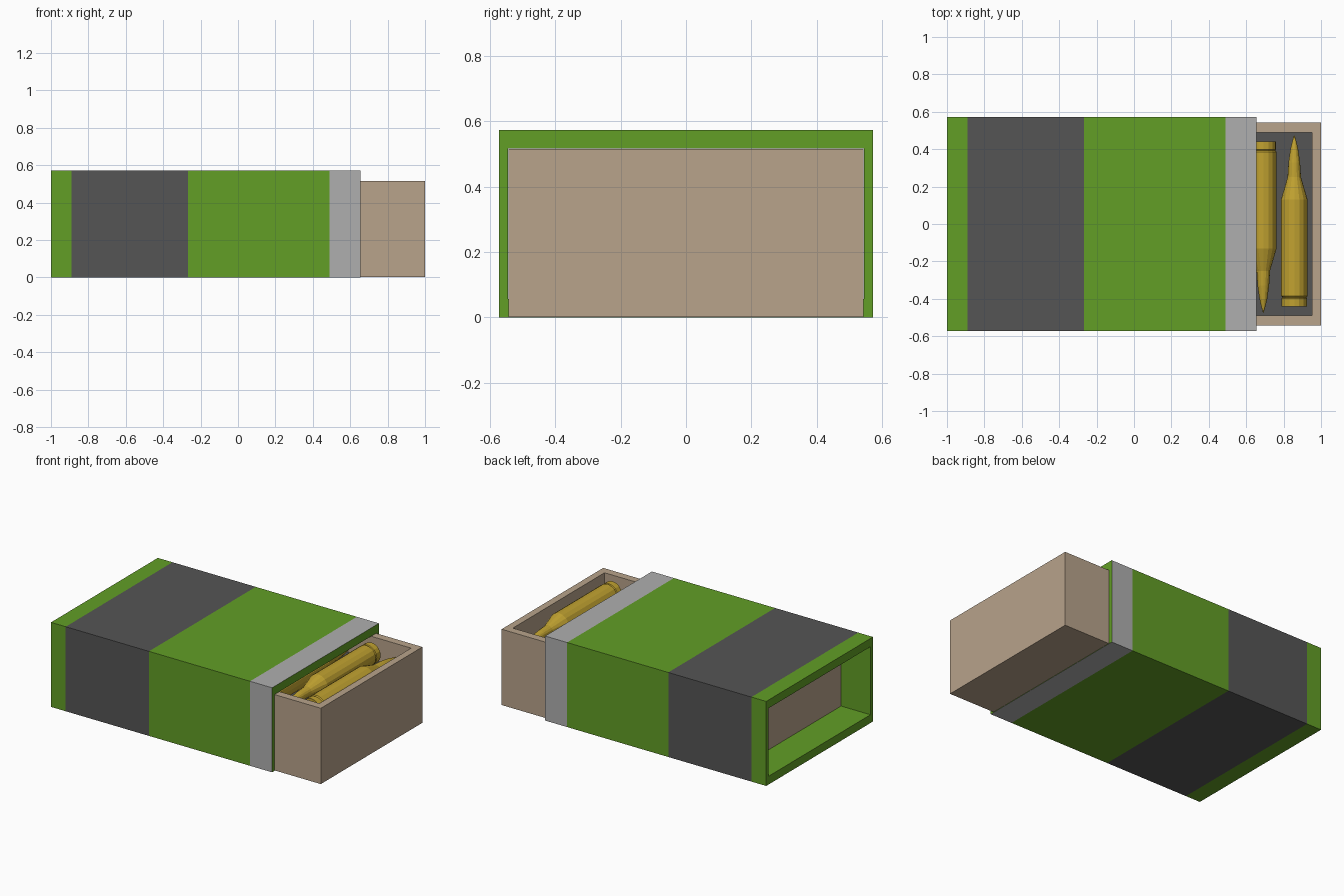
import bpy, bmesh, math

if "Cube" in bpy.data.objects:
    bpy.data.objects.remove(bpy.data.objects["Cube"])


def material(name, rgb):
    m = bpy.data.materials.new(name)
    m.diffuse_color = (*rgb, 1)
    m.use_nodes = True
    m.node_tree.nodes["Principled BSDF"].inputs["Base Color"].default_value = m.diffuse_color
    return m


GREEN = material("green_card", (0.122, 0.342, 0.019))
DARK = material("dark_card", (0.091, 0.091, 0.091))
LIGHT = material("light_band", (0.43, 0.43, 0.43))
TAN = material("tan_card", (0.479, 0.366, 0.258))
BRASS = material("brass", (0.53, 0.36, 0.03))


def finish(bm, name, mats):
    bmesh.ops.recalc_face_normals(bm, faces=bm.faces)
    mesh = bpy.data.meshes.new(name)
    bm.to_mesh(mesh)
    bm.free()
    for m in mats:
        mesh.materials.append(m)
    obj = bpy.data.objects.new(name, mesh)
    bpy.context.collection.objects.link(obj)
    return obj


def rect_loop(bm, x, hy, z0, z1):
    return [bm.verts.new((x, y, z)) for y, z in
            ((-hy, z0), (hy, z0), (hy, z1), (-hy, z1))]


def bridge(bm, a, b, mat=0):
    n = len(a)
    for i in range(n):
        f = bm.faces.new((a[i], a[(i + 1) % n], b[(i + 1) % n], b[i]))
        f.material_index = mat


# Sleeve: open tube with colour bands on the outside only
bm = bmesh.new()
stations = (-1.0, -0.89, -0.267, 0.49, 0.655)
outer = [rect_loop(bm, x, 0.571, 0, 0.572) for x in stations]
for i, mat in enumerate((0, 1, 0, 2)):
    bridge(bm, outer[i], outer[i + 1], mat)
inner = [rect_loop(bm, x, 0.544, 0.056, 0.516) for x in (stations[0], stations[-1])]
bridge(bm, *inner)
bridge(bm, outer[0], inner[0])
bridge(bm, outer[-1], inner[1])
finish(bm, "sleeve", (GREEN, DARK, LIGHT))

# Tray: box whose top is inset and pushed down, with a dark liner
bm = bmesh.new()
X0, X1, H, FLOOR, TOP = -0.78, 1.0, 0.543, 0.362, 0.515


def flat_loop(x0, x1, hy, z):
    return [bm.verts.new(p) for p in
            ((x0, -hy, z), (x1, -hy, z), (x1, hy, z), (x0, hy, z))]


loops = [flat_loop(X0, X1, H, 0.002), flat_loop(X0, X1, H, TOP),
         flat_loop(X0 + 0.047, X1 - 0.047, 0.49, TOP),
         flat_loop(X0 + 0.047, X1 - 0.047, 0.49, FLOOR)]
for a, b in zip(loops, loops[1:]):
    bridge(bm, a, b)
bm.faces.new(loops[0])
bm.faces.new(loops[3]).material_index = 1
finish(bm, "tray", (TAN, DARK))

# Cartridge: lathed profile (position along the length, radius)
PROFILE = ((-0.44, 0.069), (-0.398, 0.069), (-0.392, 0.064), (-0.385, 0.071),
           (0.13, 0.071), (0.25, 0.036), (0.33, 0.031), (0.40, 0.021),
           (0.45, 0.009), (0.473, 0.002))
SIDES = 16
bm = bmesh.new()
rings = [[bm.verts.new((r * math.cos(2 * math.pi * k / SIDES), y,
                        r * math.sin(2 * math.pi * k / SIDES)))
          for k in range(SIDES)] for y, r in PROFILE]
for a, b in zip(rings, rings[1:]):
    bridge(bm, a, b)
bm.faces.new(rings[0])
bm.faces.new(rings[-1])
first = finish(bm, "cartridge_1", (BRASS,))

# Row of ten cartridges, alternating direction
for i in range(10):
    obj = first if i == 0 else first.copy()
    if i:
        obj.name = f"cartridge_{i + 1}"
        bpy.context.collection.objects.link(obj)
    obj.location = (0.857 - 0.1655 * i, 0, 0.433)
    obj.rotation_euler = (0, 0, math.pi * (i % 2))
